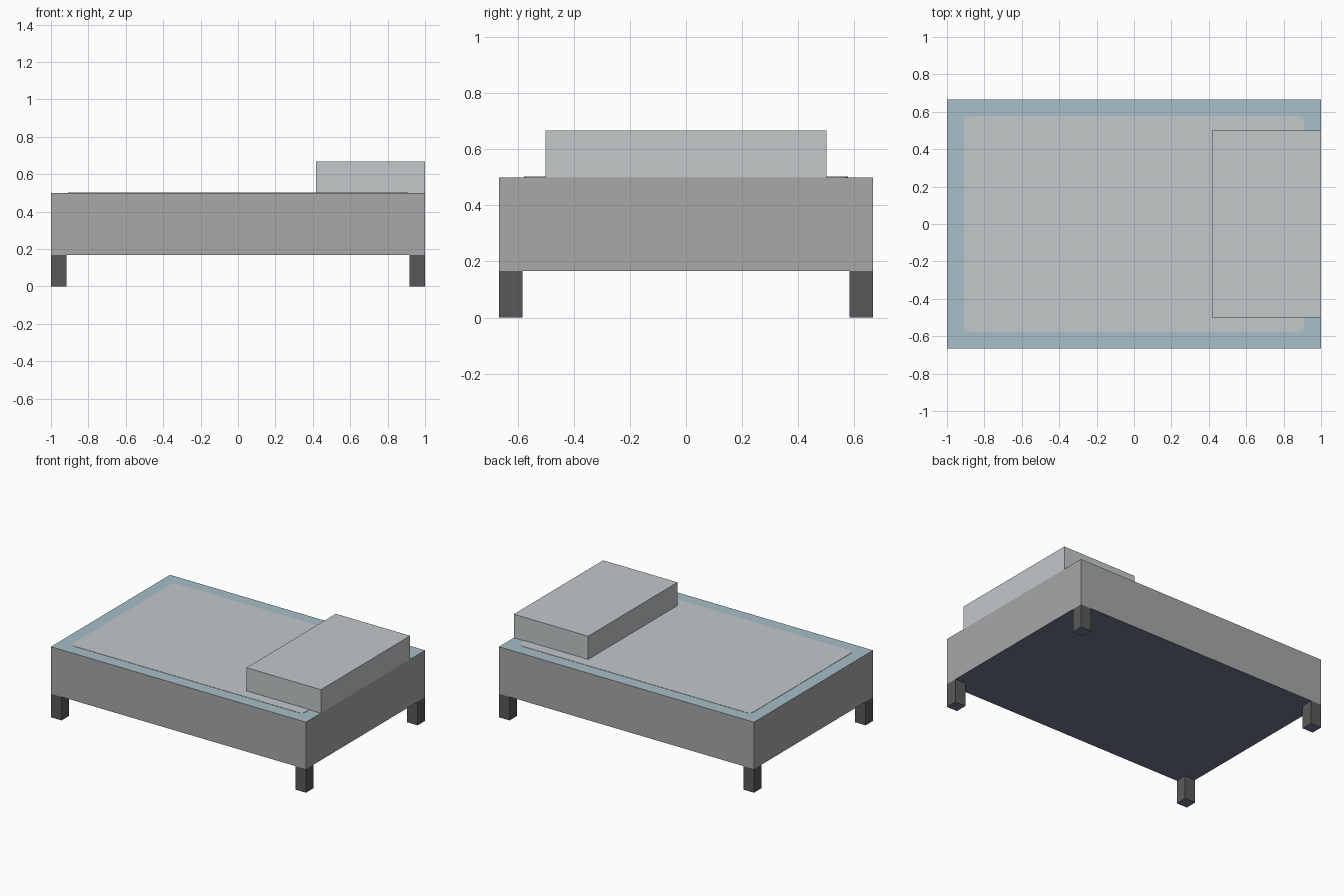
import bpy, bmesh
from mathutils import Vector

if "Cube" in bpy.data.objects:
    bpy.data.objects.remove(bpy.data.objects["Cube"])


def material(name, rgb):
    """Flat colour from 0-255 sRGB values."""
    lin = [((c / 255 + 0.055) / 1.055) ** 2.4 for c in rgb]
    m = bpy.data.materials.new(name)
    m.diffuse_color = (*lin, 1.0)
    m.use_nodes = True
    m.node_tree.nodes["Principled BSDF"].inputs["Base Color"].default_value = m.diffuse_color
    return m


FRAME = material("frame grey", (168, 168, 168))
LEG = material("dark grey", (89, 89, 89))
LINEN = material("pale linen", (195, 200, 202))
BLUE = material("pale blue", (168, 191, 200))
UNDER = material("slate underside", (110, 120, 142))


def box(name, low, high, side, top=None, bottom=None, corner=0.0):
    """Box between two corners, coloured by face direction."""
    low, high = Vector(low), Vector(high)
    centre = (low + high) / 2
    bm = bmesh.new()
    bmesh.ops.create_cube(bm, size=1)
    bmesh.ops.scale(bm, vec=high - low, verts=bm.verts)
    if corner:
        upright = [e for e in bm.edges
                   if abs(e.verts[0].co.z - e.verts[1].co.z) > 1e-5]
        bmesh.ops.bevel(bm, geom=upright, offset=corner, segments=4,
                        profile=0.5, affect='EDGES')
    bm.normal_update()
    for f in bm.faces:
        f.material_index = 1 if f.normal.z > 0.5 else 2 if f.normal.z < -0.5 else 0
    mesh = bpy.data.meshes.new(name)
    for m in (side, top or side, bottom or side):
        mesh.materials.append(m)
    bm.to_mesh(mesh)
    bm.free()
    obj = bpy.data.objects.new(name, mesh)
    obj.location = centre
    bpy.context.collection.objects.link(obj)
    return obj


L, W = 1.0, 2 / 3          # half length and half width
BASE, TOP = 1 / 6, 0.5     # underside and top of the mattress
T = 1 / 12                 # leg thickness

# Mattress body with blue top and slate underside
box("mattress", (-L, -W, BASE), (L, W, TOP), FRAME, BLUE, UNDER)

# Pale sheet panel with rounded corners, leaving a blue border
box("sheet_panel", (-0.91, -0.577, TOP - 0.002), (0.91, 0.577, TOP + 0.002),
    LINEN, corner=0.03)

# Pillow at the head end
box("pillow", (0.417, -0.5, TOP), (L, 0.5, 2 / 3), LINEN)

# Four corner legs
for sx, xn in ((-1, "foot"), (1, "head")):
    for sy, yn in ((-1, "front"), (1, "back")):
        cx, cy = sx * (L - T / 2), sy * (W - T / 2)
        box(f"{xn}_{yn}_leg", (cx - T / 2, cy - T / 2, 0),
            (cx + T / 2, cy + T / 2, BASE), LEG, bottom=UNDER)
